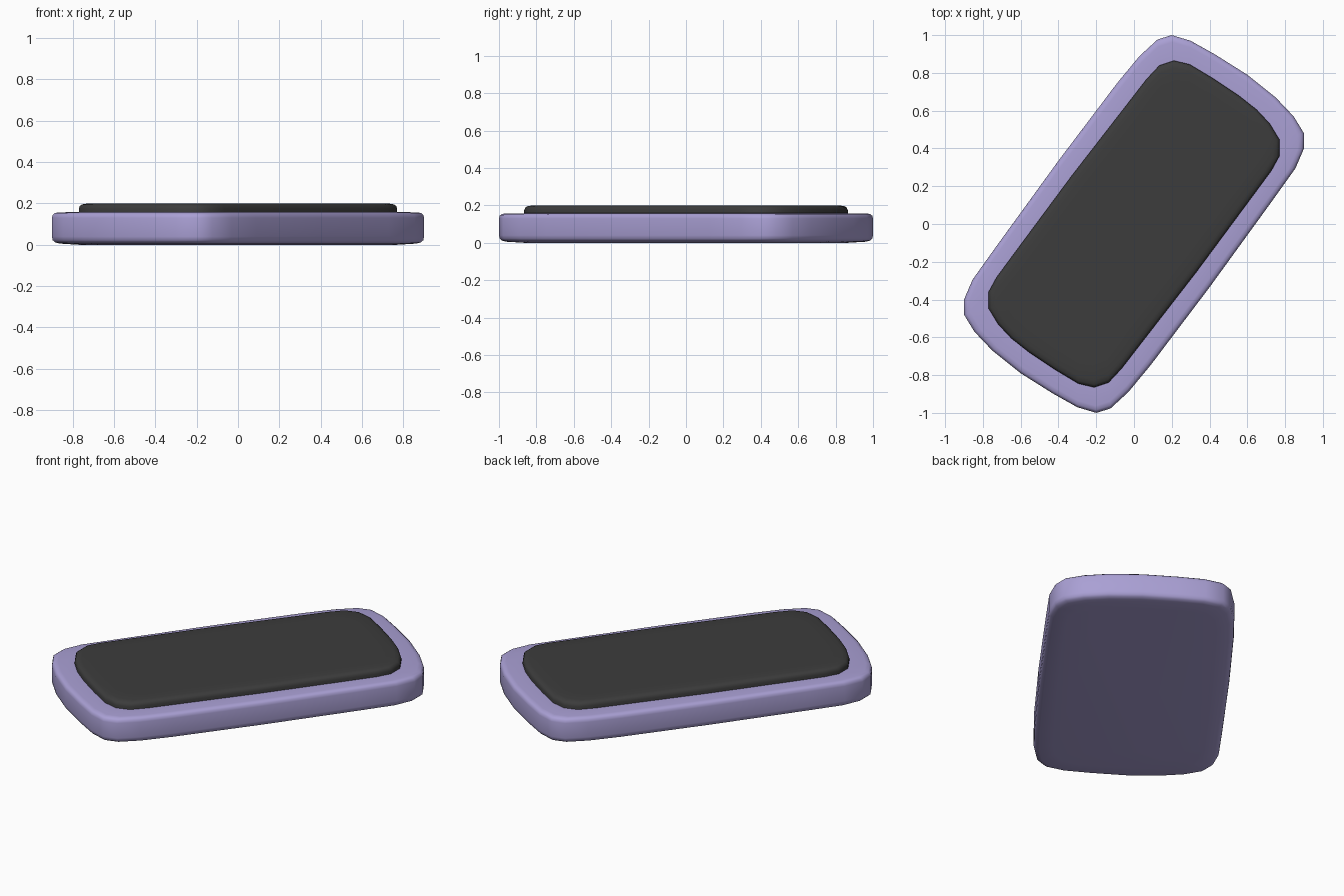
import bpy, bmesh

if "Cube" in bpy.data.objects:
    bpy.data.objects.remove(bpy.data.objects["Cube"])

# Half outlines of the body and the raised pad (the other half is a half-turn copy)
OUTER = [(-.9, -.4), (-.855, -.295), (-.73, -.12), (-.4, .335), (-.09, .745), (.03, .89),
         (.125, .977), (.2, 1), (.3, .97), (.43, .897), (.6, .79), (.75, .67), (.845, .57), (.9, .48)]
INNER = [(-.77, -.36), (-.728, -.283), (-.63, -.15), (-.33, .255), (-.02, .655), (.065, .765),
         (.135, .84), (.21, .865), (.295, .845), (.42, .77), (.555, .68), (.65, .605), (.72, .53), (.77, .447)]


def full(half):
    return half + [(-x, -y) for x, y in half]


def outline(t):
    """Blend from the outer outline (t=0) to the pad outline (t=1) and beyond."""
    return [(a + (c - a) * t, b + (d - b) * t) for (a, b), (c, d) in zip(full(OUTER), full(INNER))]


def slab(name, profile, colour):
    """Stack outlines given as (inset, height) and close both ends."""
    bm = bmesh.new()
    rings = [[bm.verts.new((x, y, z)) for x, y in outline(t)] for t, z in profile]
    n = len(rings[0])
    for lo, hi in zip(rings, rings[1:]):
        for i in range(n):
            j = (i + 1) % n
            bm.faces.new((lo[i], lo[j], hi[j], hi[i]))
    bm.faces.new(rings[0])
    bm.faces.new(rings[-1])
    bmesh.ops.recalc_face_normals(bm, faces=bm.faces)
    mesh = bpy.data.meshes.new(name)
    bm.to_mesh(mesh)
    bm.free()
    ob = bpy.data.objects.new(name, mesh)
    bpy.context.collection.objects.link(ob)
    mat = bpy.data.materials.new(name + "_colour")
    mat.diffuse_color = colour
    mat.use_nodes = True
    mat.node_tree.nodes["Principled BSDF"].inputs["Base Color"].default_value = mat.diffuse_color
    mesh.materials.append(mat)
    bpy.ops.object.select_all(action='DESELECT')
    ob.select_set(True)
    bpy.context.view_layer.objects.active = ob
    bpy.ops.object.shade_smooth_by_angle(angle=0.8)
    return ob


# Rounded lilac body with a slightly bulging underside
slab("body", [(1.0, 0), (.28, .006), (.12, .012), (.03, .022), (0, .04),
              (0, .13), (.03, .145), (.12, .154), (.28, .157), (1.0, .158)],
     (.40, .35, .66, 1))

# Dark raised pad with a rounded top edge
slab("pad", [(1.0, .15), (1.0, .175), (1.04, .188), (1.12, .195), (1.3, .199), (1.9, .2)],
     (.045, .045, .045, 1))
